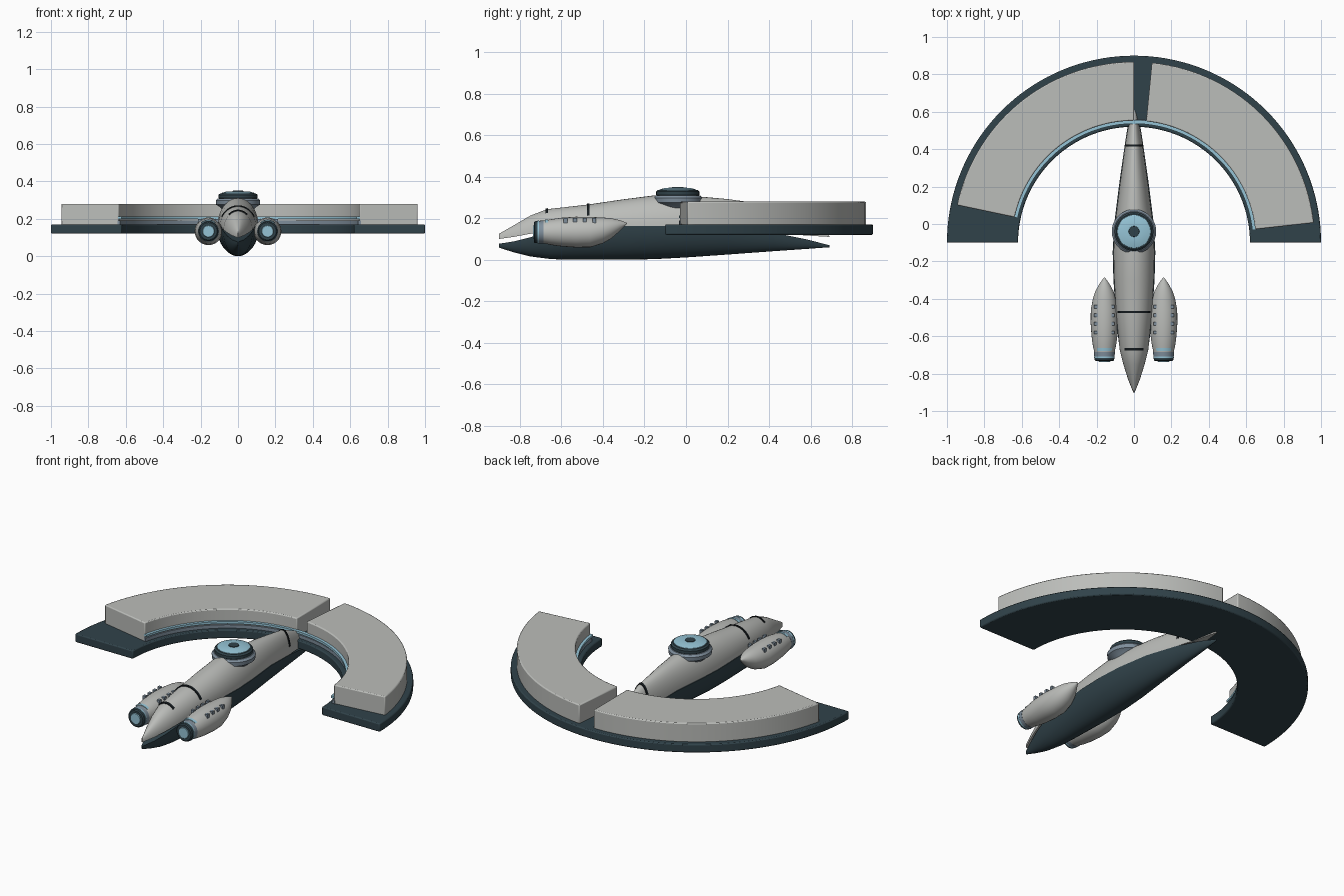
import bpy, bmesh, math
from mathutils import Vector

if "Cube" in bpy.data.objects:
    bpy.data.objects.remove(bpy.data.objects["Cube"])

def material(name, rgb):
    m = bpy.data.materials.new(name)
    m.diffuse_color = (*rgb, 1)
    m.use_nodes = True
    m.node_tree.nodes["Principled BSDF"].inputs["Base Color"].default_value = m.diffuse_color
    return m

GREY = material("hull grey", (0.50, 0.51, 0.49))
DARK = material("dark slate", (0.030, 0.055, 0.068))
BLUE = material("light blue", (0.30, 0.55, 0.67))
STEEL = material("blue steel", (0.21, 0.27, 0.33))
BLACK = material("black seam", (0.008, 0.012, 0.015))

def make(name, rings, mat, closed=True, loop=False, bevel=0.0, smooth=35):
    """Skin consecutive rings of points into one object."""
    bm = bmesh.new()
    rows = [[bm.verts.new(p) for p in r] for r in rings]
    n = len(rows[0])
    pairs = list(zip(rows, rows[1:])) + ([(rows[-1], rows[0])] if loop else [])
    for a, b in pairs:
        for i in range(n if closed else n - 1):
            j = (i + 1) % n
            bm.faces.new((a[i], a[j], b[j], b[i]))
    if closed and not loop:
        bm.faces.new(rows[0])
        bm.faces.new(rows[-1])
    bmesh.ops.remove_doubles(bm, verts=bm.verts, dist=1e-5)
    bmesh.ops.recalc_face_normals(bm, faces=bm.faces)
    me = bpy.data.meshes.new(name)
    bm.to_mesh(me)
    bm.free()
    me.materials.append(mat)
    ob = bpy.data.objects.new(name, me)
    bpy.context.collection.objects.link(ob)
    if bevel:
        mod = ob.modifiers.new("bevel", 'BEVEL')
        mod.width, mod.segments, mod.limit_method = bevel, 2, 'ANGLE'
        mod.angle_limit = math.radians(40)
    bpy.ops.object.select_all(action='DESELECT')
    ob.select_set(True)
    bpy.context.view_layer.objects.active = ob
    bpy.ops.object.shade_smooth_by_angle(angle=math.radians(smooth))
    return ob

# ---- ring wing, all arcs share one centre ----
CY = -0.1

def arc(name, r0, r1, z0, z1, a0, a1, mat, bevel=0.0):
    n = max(8, int((a1 - a0) / 2.5))
    rings = []
    for i in range(n + 1):
        a = math.radians(a0 + (a1 - a0) * i / n)
        rings.append([(r * math.cos(a), CY + r * math.sin(a), z)
                      for r, z in ((r0, z0), (r1, z0), (r1, z1), (r0, z1))])
    return make(name, rings, mat, bevel=bevel)

arc("wing_base", 0.62, 1.0, 0.12, 0.17, 0, 180, DARK, 0.006)
for side, a0 in (("right", 6.3), ("left", 90.0)):
    arc(side + "_wing_block", 0.652, 0.967, 0.165, 0.28, a0, a0 + 78, GREY, 0.006)
arc("wing_inner_step", 0.645, 0.66, 0.165, 0.19, 6, 168, STEEL)
arc("wing_inner_trim", 0.636, 0.656, 0.2, 0.213, 6, 168, BLUE)

# ---- split hull: (y, half width, seam height, crest or keel height) ----
UPPER = [(-0.9, 0.004, 0.10, 0.125), (-0.83, 0.032, 0.11, 0.165), (-0.75, 0.057, 0.125, 0.212),
         (-0.67, 0.077, 0.14, 0.243), (-0.47, 0.096, 0.16, 0.266), (-0.3, 0.106, 0.16, 0.291),
         (-0.15, 0.110, 0.16, 0.310), (0.0, 0.102, 0.16, 0.310), (0.2, 0.077, 0.155, 0.292),
         (0.42, 0.048, 0.13, 0.262), (0.53, 0.03, 0.12, 0.215), (0.62, 0.015, 0.114, 0.165),
         (0.69, 0.003, 0.11, 0.115)]
LOWER = [(-0.9, 0.004, 0.077, 0.058), (-0.83, 0.032, 0.088, 0.036), (-0.75, 0.057, 0.108, 0.016),
         (-0.65, 0.079, 0.135, 0.003), (-0.55, 0.092, 0.158, 0.0), (-0.3, 0.110, 0.162, 0.0),
         (-0.15, 0.114, 0.162, 0.003), (0.0, 0.106, 0.162, 0.011), (0.2, 0.081, 0.157, 0.025),
         (0.42, 0.05, 0.13, 0.041), (0.58, 0.025, 0.098, 0.052), (0.69, 0.003, 0.07, 0.06)]

def section(s, t0=0, t1=180, grow=0.0, n=20):
    y, w, z, zt = s
    h = zt - z
    pts = []
    for i in range(n + 1):
        t = math.radians(t0 + (t1 - t0) * i / n)
        pts.append((-(w + grow) * math.cos(t), y, z + (h + grow) * math.sin(t)))
    return pts

def station(y):
    """Upper hull section at any y."""
    for a, b in zip(UPPER, UPPER[1:]):
        if a[0] <= y <= b[0]:
            f = (y - a[0]) / (b[0] - a[0])
            return tuple(p + (q - p) * f for p, q in zip(a, b))

make("upper_hull", [section(s) for s in UPPER], GREY, smooth=45)
make("lower_hull", [section(s) for s in LOWER], DARK, smooth=45)

# Dark seam bands hugging the upper hull
for name, y, t0 in (("nose_band", -0.67, 52), ("middle_band", -0.47, 28), ("tail_band", 0.42, 20)):
    rings = [section(station(y + d), t0, 180 - t0, g)
             for d, g in ((-0.006, 0), (-0.006, 0.005), (0.006, 0.005), (0.006, 0))]
    make(name, rings, BLACK, closed=False)

# ---- turned parts ----
def turned(name, profile, mat, centre, axis='Z', n=32, smooth=35):
    """Profile of (distance along axis, radius, optional lift)."""
    rings = []
    for p in profile:
        d, r = p[0], p[1]
        lift = p[2] if len(p) > 2 else 0
        ring = []
        for i in range(n):
            a = 2 * math.pi * i / n
            u, v = r * math.cos(a), r * math.sin(a)
            q = Vector((u, v, d)) if axis == 'Z' else Vector((u, d, v + lift))
            ring.append(q + Vector(centre))
        rings.append(ring)
    return make(name, rings, mat, smooth=smooth)

# Bridge turret
T = (0, -0.04, 0)
turned("turret_base", [(0.24, 0.075), (0.265, 0.1), (0.275, 0.117), (0.298, 0.119), (0.309, 0.108)], STEEL, T)
turned("turret_ring", [(0.305, 0.095), (0.311, 0.104), (0.328, 0.104), (0.336, 0.095)], DARK, T)
turned("turret_cap", [(0.33, 0.09), (0.338, 0.088), (0.346, 0.06), (0.347, 0.03)], BLUE, T)
turned("turret_hub", [(0.34, 0.03), (0.350, 0.028)], DARK, T)

# Engine pods with upswept tails
POD = [(-0.69, 0.054), (-0.672, 0.057), (-0.65, 0.062), (-0.6, 0.069), (-0.53, 0.074), (-0.46, 0.073),
       (-0.40, 0.062, 0.008), (-0.36, 0.049, 0.018), (-0.32, 0.027, 0.031), (-0.285, 0.002, 0.042)]
for side, s in (("right", 1), ("left", -1)):
    c = (s * 0.158, 0, 0.133)
    turned(side + "_pod", POD, GREY, c, 'Y', 28)
    turned(side + "_pod_collar", [(-0.712, 0.054), (-0.685, 0.056)], STEEL, c, 'Y', 28)
    turned(side + "_pod_blue_ring", [(-0.716, 0.055), (-0.708, 0.055)], BLUE, c, 'Y', 28)
    turned(side + "_pod_nozzle", [(-0.733, 0.046), (-0.728, 0.052), (-0.712, 0.053)], DARK, c, 'Y', 28)
    turned(side + "_pod_lens", [(-0.737, 0.030), (-0.73, 0.034)], BLUE, c, 'Y', 28)
    # Blue visor over the collar
    visor = [[(c[0] + r * math.cos(t), y, c[2] + r * math.sin(t))
              for t in [math.radians(50 + 8 * k) for k in range(11)]]
             for y, r in ((-0.68, 0.054), (-0.68, 0.060), (-0.664, 0.062), (-0.664, 0.056))]
    make(side + "_pod_visor", visor, BLUE, closed=False)
    # Two rows of small vents
    for row in (-1, 1):
        for k in range(4):
            y = -0.58 + 0.046 * k
            x, z, h = c[0] + row * 0.046, c[2] + 0.057, 0.009
            make(f"{side}_pod_vent", [[(x + i * h, y + j * h, zz) for i, j in
                 ((-1, -1), (1, -1), (1, 1), (-1, 1))] for zz in (z - 0.012, z + 0.010)], STEEL)
